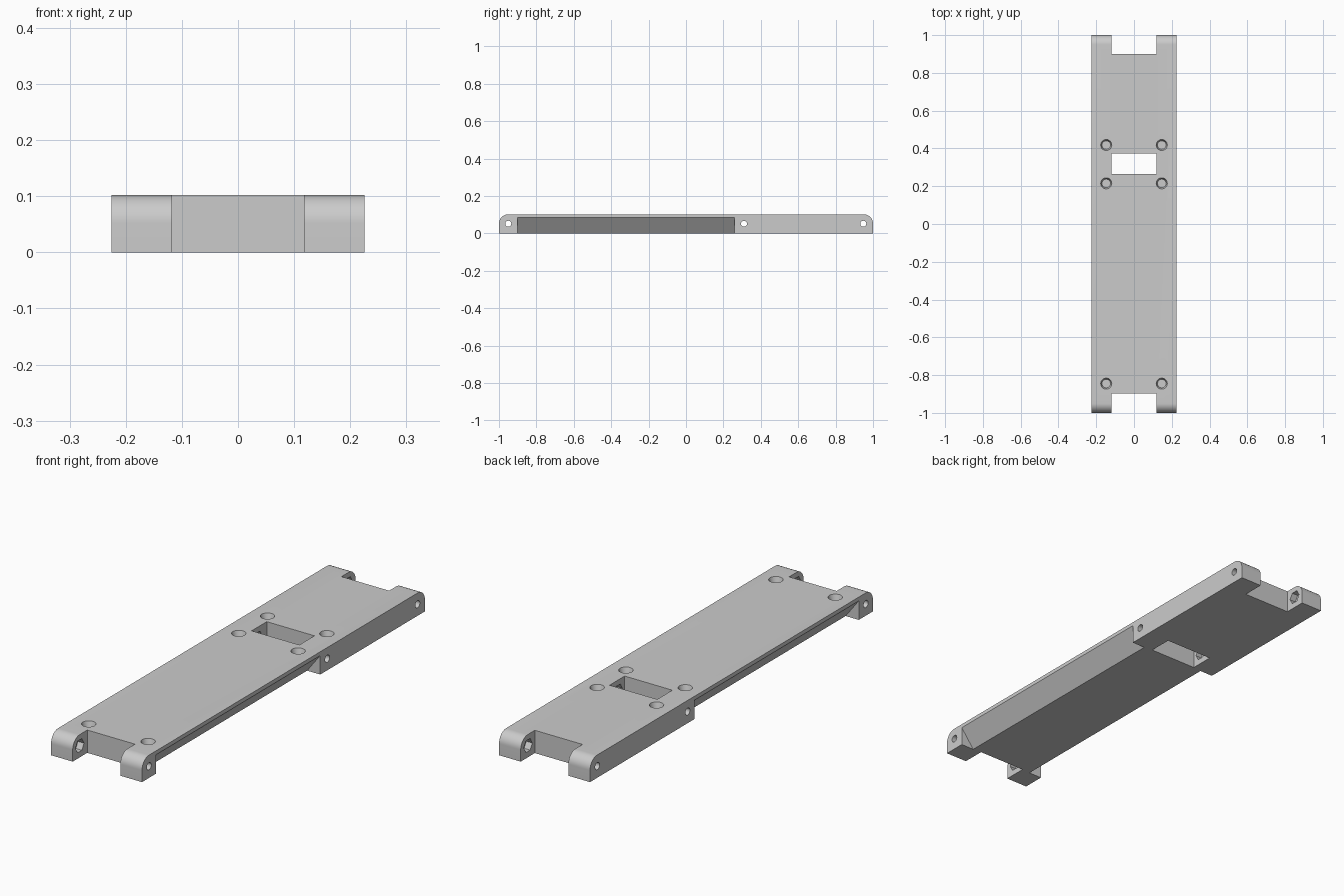
import bpy, bmesh, math
from mathutils import Matrix

if "Cube" in bpy.data.objects:
    bpy.data.objects.remove(bpy.data.objects["Cube"], do_unlink=True)

HW, H, R = 0.225, 0.102, 0.05      # half width, height, end rounding
TAB = 0.118                        # inner face of the hinge tabs
PIN_Z = 0.052

grey = bpy.data.materials.new("plain grey")
grey.use_nodes = True
grey.diffuse_color = (0.6, 0.6, 0.6, 1)
grey.node_tree.nodes["Principled BSDF"].inputs["Base Color"].default_value = (0.6, 0.6, 0.6, 1)


def finish(name, bm):
    bmesh.ops.recalc_face_normals(bm, faces=bm.faces)
    mesh = bpy.data.meshes.new(name)
    bm.to_mesh(mesh)
    bm.free()
    mesh.materials.append(grey)
    ob = bpy.data.objects.new(name, mesh)
    bpy.context.collection.objects.link(ob)
    return ob


def prism(name, points, offset):
    bm = bmesh.new()
    face = bm.faces.new([bm.verts.new(p) for p in points])
    geom = bmesh.ops.extrude_face_region(bm, geom=[face])["geom"]
    bmesh.ops.translate(bm, vec=offset, verts=[v for v in geom if isinstance(v, bmesh.types.BMVert)])
    return finish(name, bm)


def box(name, y0, y1):
    return prism(name, [(-TAB, y0, -0.1), (TAB, y0, -0.1), (TAB, y1, -0.1), (-TAB, y1, -0.1)], (0, 0, 0.4))


def cone(name, r1, r2, depth, sides, place):
    bm = bmesh.new()
    bmesh.ops.create_cone(bm, cap_ends=True, segments=sides, radius1=r1, radius2=r2, depth=depth, matrix=place)
    return finish(name, bm)


# Body: long bar with rounded upper ends
arc = [(R * math.cos(a), R * math.sin(a)) for a in (math.radians(i * 7.5) for i in range(13))]
side = [(-1, 0), (1, 0)]
side += [(1 - R + c, H - R + s) for c, s in arc]
side += [(-1 + R - c, H - R + s) for c, s in reversed(arc)]
body = prism("hinge_bar", [(-HW, y, z) for y, z in side], (2 * HW, 0, 0))

# End notches and the middle window
cutters = [box("front_notch", -1.1, -0.897), box("back_notch", 0.9, 1.1), box("window", 0.265, 0.372)]

# Sloping undercuts along both sides
slope, rise = 0.065, 0.085
k = slope / rise
for s in (-1, 1):
    outline = [(s * (HW - slope - 0.02 * k), -0.9, -0.02), (s * (HW + 0.05), -0.9, -0.02),
               (s * (HW + 0.05), -0.9, rise), (s * HW, -0.9, rise)]
    cutters.append(prism("side_undercut", outline, (0, 1.16, 0)))

# Pin holes through the tabs with hexagonal nut pockets on the inside
turn = Matrix.Rotation(math.pi / 2, 4, "Y")
for y in (-0.95, 0.31, 0.948):
    for s in (-1, 1):
        cutters.append(cone("pin_hole", 0.016, 0.016, 0.2, 24, Matrix.Translation((s * 0.18, y, PIN_Z)) @ turn))
        cutters.append(cone("nut_pocket", 0.03, 0.03, 0.06, 6, Matrix.Translation((s * TAB, y, PIN_Z)) @ turn))

# Shallow tapered recesses in the top
for y in (-0.845, 0.215, 0.418):
    for s in (-1, 1):
        cutters.append(cone("top_recess", 0.0225, 0.0295, 0.024, 32, Matrix.Translation((s * 0.147, y, H - 0.0115))))

for c in cutters:
    mod = body.modifiers.new(c.name, "BOOLEAN")
    mod.operation, mod.solver, mod.object = "DIFFERENCE", "EXACT", c
    c.hide_render = True
    c.hide_set(True)

# Apply the cuts and remove the helpers
bpy.context.view_layer.update()
cut = bpy.data.meshes.new_from_object(body.evaluated_get(bpy.context.evaluated_depsgraph_get()))
body.modifiers.clear()
body.data = cut
for c in cutters:
    bpy.data.objects.remove(c, do_unlink=True)
bpy.ops.object.select_all(action="DESELECT")
body.select_set(True)
bpy.context.view_layer.objects.active = body
bpy.ops.object.shade_smooth_by_angle(angle=math.radians(30))
